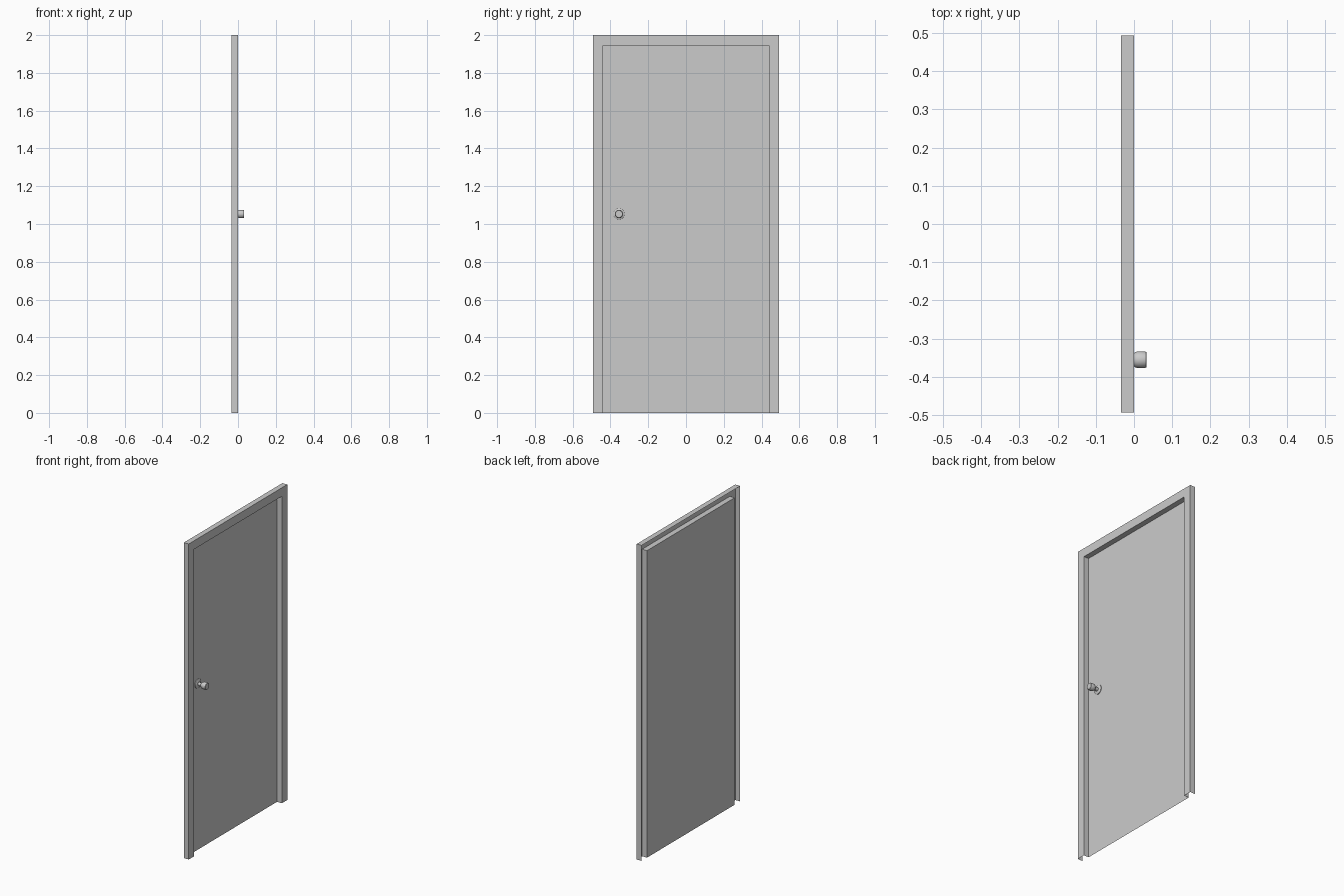
import bpy, bmesh
from math import cos, sin, pi, radians

if "Cube" in bpy.data.objects:
    bpy.data.objects.remove(bpy.data.objects["Cube"])

BACK, FRONT = -0.034, 0.0      # depth of the frame
HALF_W, HEIGHT = 0.4935, 2.0   # outer size of the frame
TRIM = 0.054                   # width of the frame face


def make_object(name, bm):
    mesh = bpy.data.meshes.new(name)
    bm.to_mesh(mesh)
    bm.free()
    obj = bpy.data.objects.new(name, mesh)
    bpy.context.collection.objects.link(obj)
    return obj


def lathe(name, profile, y, z, sides=32):
    """Revolve (x, radius) points about an axis along x; cap the front."""
    bm = bmesh.new()
    rings = []
    for x, r in profile:
        rings.append([bm.verts.new((x, y + r * cos(2 * pi * i / sides),
                                    z + r * sin(2 * pi * i / sides)))
                      for i in range(sides)])
    for a, b in zip(rings, rings[1:]):
        for i in range(sides):
            j = (i + 1) % sides
            bm.faces.new((a[i], a[j], b[j], b[i]))
    bm.faces.new(rings[-1])
    obj = make_object(name, bm)
    bpy.ops.object.select_all(action='DESELECT')
    obj.select_set(True)
    bpy.context.view_layer.objects.active = obj
    bpy.ops.object.shade_smooth_by_angle(angle=radians(35))
    return obj


# Frame: U-shaped channel, open at the back, swept up, across and down
profile = [(0, BACK), (0, FRONT), (TRIM, FRONT), (TRIM, BACK)]
bm = bmesh.new()
stations = []
for side, top in ((-1, 0), (-1, 1), (1, 1), (1, 0)):
    stations.append([bm.verts.new((x, side * (HALF_W - inset),
                                   (HEIGHT - inset) * top))
                     for inset, x in profile])
for a, b in zip(stations, stations[1:]):
    for k in range(3):
        bm.faces.new((a[k], a[k + 1], b[k + 1], b[k]))
make_object("door_frame", bm)

# Door panel: flat sheet at the back of the opening
w, h = HALF_W - TRIM, HEIGHT - TRIM
bm = bmesh.new()
bm.faces.new([bm.verts.new((BACK, y, z))
              for y, z in ((-w, 0), (w, 0), (w, h), (-w, h))])
make_object("door_panel", bm)

# Knob: rosette, neck and rounded grip
KNOB_Y, KNOB_Z = -0.355, 1.053
lathe("knob_rosette", [(BACK, 0.029), (-0.030, 0.029), (-0.027, 0.025),
                       (-0.026, 0.011)], KNOB_Y, KNOB_Z)
lathe("door_knob", [(-0.026, 0.011), (-0.007, 0.011), (-0.002, 0.015),
                    (0.003, 0.020), (0.009, 0.0218), (0.017, 0.0222),
                    (0.028, 0.0215), (0.0315, 0.0205), (0.033, 0.0185)],
      KNOB_Y, KNOB_Z)
